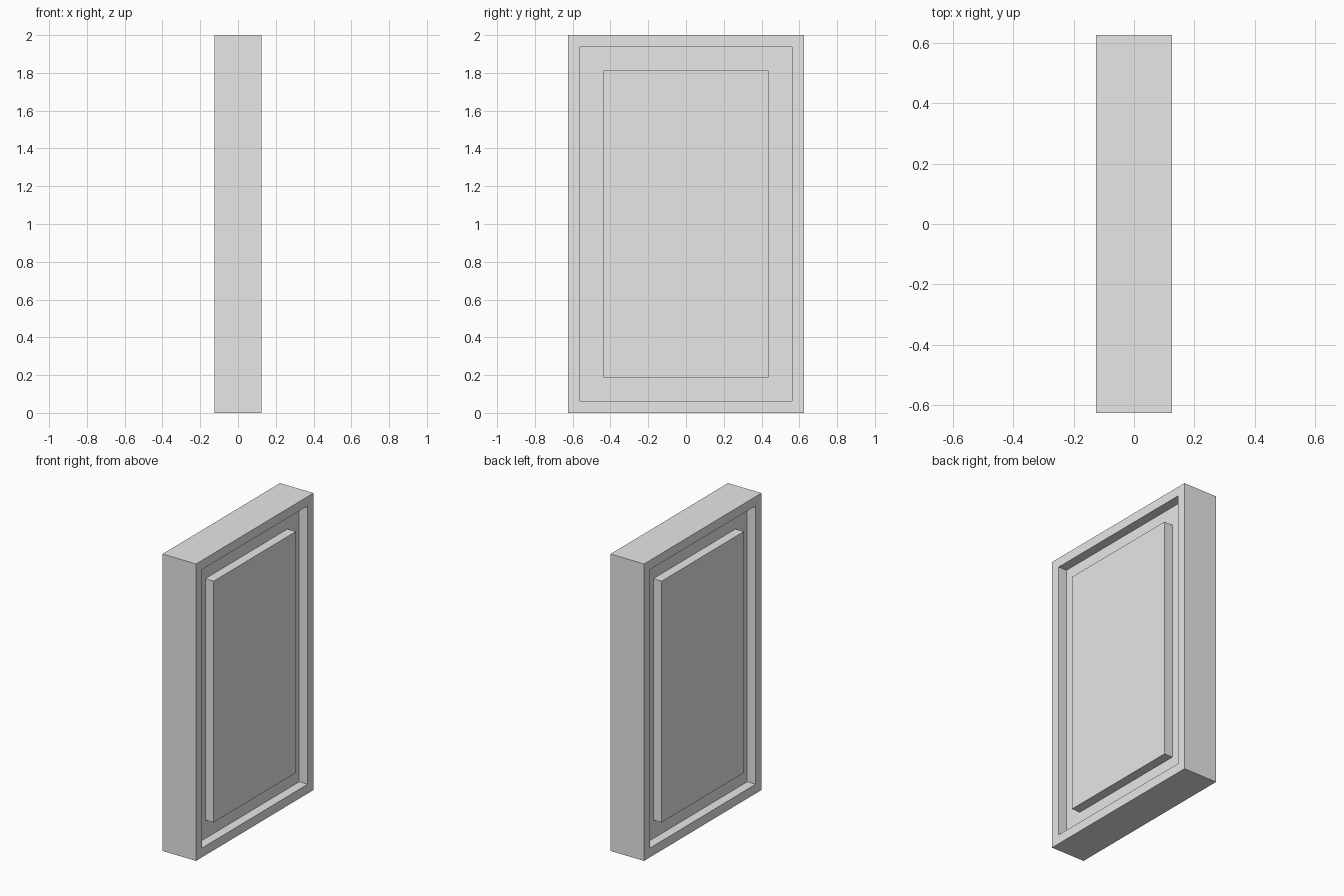
import bpy
import bmesh
from mathutils import Matrix, Vector

cube = bpy.data.objects.get("Cube")
if cube:
    bpy.data.objects.remove(cube, do_unlink=True)

WIDTH, HEIGHT, THICK = 1.25, 2.0, 0.25
RIM = 0.0625      # width of the outer border
GROOVE = 0.125    # width of the sunken channel
DEPTH = 0.0625    # depth of the sunken channel

grey = bpy.data.materials.new("plain_grey")
grey.use_nodes = True
grey.diffuse_color = (0.8, 0.8, 0.8, 1)
grey.node_tree.nodes["Principled BSDF"].inputs["Base Color"].default_value = (0.8, 0.8, 0.8, 1)

# Solid slab
bm = bmesh.new()
size = Matrix.Diagonal((THICK, WIDTH, HEIGHT, 1))
bmesh.ops.create_cube(bm, size=1, matrix=Matrix.Translation((0, 0, HEIGHT / 2)) @ size)


def inset(face, width):
    bmesh.ops.inset_region(bm, faces=[face], thickness=width, use_even_offset=True)


def push(face, distance):
    """Extrude a face along x, leaving walls behind it."""
    new = bmesh.ops.extrude_discrete_faces(bm, faces=[face])["faces"][0]
    bmesh.ops.translate(bm, verts=new.verts, vec=Vector((distance, 0, 0)))
    return new


# Sunken channel and raised centre panel on both broad sides
bm.normal_update()
for side in (-1, 1):
    face = next(f for f in bm.faces if f.normal.x * side > 0.9 and f.calc_area() > 1)
    inset(face, RIM)
    face = push(face, -side * DEPTH)
    inset(face, GROOVE)
    push(face, side * DEPTH)
    bm.normal_update()

bmesh.ops.recalc_face_normals(bm, faces=bm.faces)
mesh = bpy.data.meshes.new("panelled_slab")
bm.to_mesh(mesh)
bm.free()
mesh.materials.append(grey)
slab = bpy.data.objects.new("panelled_slab", mesh)
bpy.context.collection.objects.link(slab)
